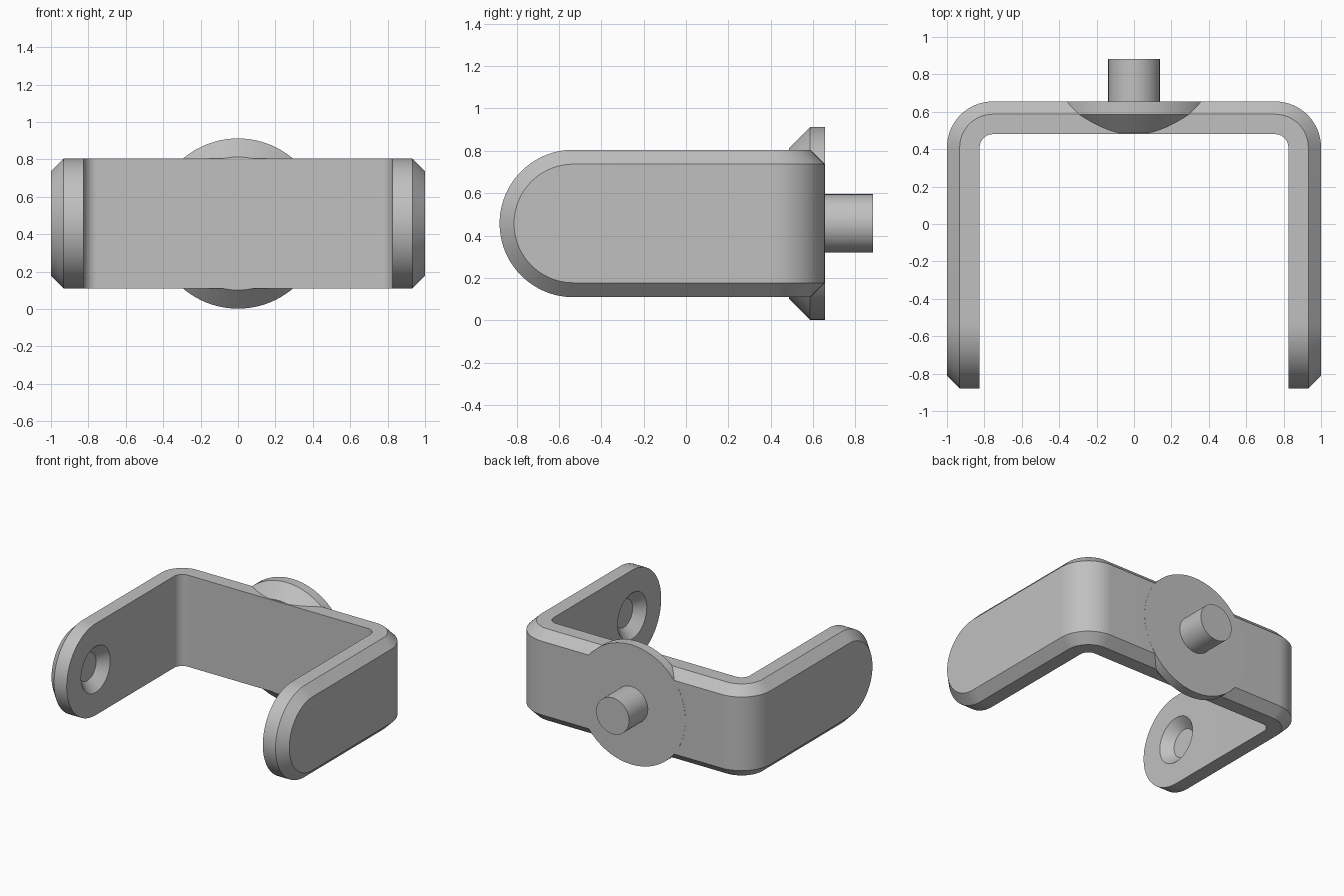
import bpy, bmesh, math
from mathutils import Matrix

cube = bpy.data.objects.get("Cube")
if cube:
    bpy.data.objects.remove(cube, do_unlink=True)

MID = 0.457                      # height of the common axis
R, CH, THICK = 0.348, 0.068, 0.175
FLAT, BEND_Y, INNER_R = 0.755, 0.41, 0.07
BEND = 0.4                       # path length given to each corner
ARM = 0.942                      # straight arm length up to the round end
END = FLAT + BEND + ARM

grey = bpy.data.materials.new("grey metal")
grey.use_nodes = True
grey.diffuse_color = (0.53, 0.53, 0.53, 1)
grey.node_tree.nodes["Principled BSDF"].inputs["Base Color"].default_value = grey.diffuse_color


def finish(bm, name):
    bmesh.ops.remove_doubles(bm, verts=bm.verts[:], dist=1e-5)
    bmesh.ops.recalc_face_normals(bm, faces=bm.faces[:])
    mesh = bpy.data.meshes.new(name)
    bm.to_mesh(mesh)
    bm.free()
    mesh.materials.append(grey)
    obj = bpy.data.objects.new(name, mesh)
    bpy.context.collection.objects.link(obj)
    return obj


def smooth(obj):
    bpy.ops.object.select_all(action='DESELECT')
    obj.select_set(True)
    bpy.context.view_layer.objects.active = obj
    bpy.ops.object.shade_smooth_by_angle(angle=math.radians(25))


def loft(bm, rows):
    """Bridge closed rings of points and cap both ends."""
    rings = [[bm.verts.new(p) for p in row] for row in rows]
    n = len(rings[0])
    for a, b in zip(rings, rings[1:]):
        for i in range(n):
            j = (i + 1) % n
            bm.faces.new((a[i], a[j], b[j], b[i]))
    return rings


def lathe(name, profile, matrix, segments=64):
    """Revolve (radius, height) pairs around local z, then place."""
    bm = bmesh.new()
    rings = loft(bm, [[(r * math.cos(2 * math.pi * i / segments),
                        r * math.sin(2 * math.pi * i / segments), h)
                       for i in range(segments)] for r, h in profile])
    bm.faces.new(rings[0])
    bm.faces.new(rings[-1])
    bm.transform(matrix)
    return finish(bm, name)


def place(s, t, z):
    """Map path length s and outward offset t onto the U shape."""
    side, s = math.copysign(1, s), abs(s)
    r = INNER_R + t
    if s <= FLAT:
        x, y = s, BEND_Y + r
    elif s < FLAT + BEND:
        a = (s - FLAT) / BEND * math.pi / 2
        x, y = FLAT + r * math.sin(a), BEND_Y + r * math.cos(a)
    else:
        x, y = FLAT + r, BEND_Y - (s - FLAT - BEND)
    return (side * x, y, MID + z)


def section(s, phi):
    """Chamfered strip section; phi sweeps around the round arm end."""
    side = math.copysign(1, s)
    pts = []
    for t, rad, sign in ((0, R, -1), (0, R, 1), (THICK - CH, R, 1),
                         (THICK, R - CH, 1), (THICK, R - CH, -1), (THICK - CH, R, -1)):
        pts.append(place(s + side * rad * math.sin(phi), t, sign * rad * math.cos(phi)))
    return pts


# U bracket: flat back, two bends, two round-ended arms
half = [(FLAT + BEND * i / 16, 0) for i in range(17)]
half += [(END, math.pi / 2 * i / 24) for i in range(25)]
stations = [(-s, p) for s, p in reversed(half)] + half
bm = bmesh.new()
loft(bm, [section(s, p) for s, p in stations])
bmesh.ops.dissolve_degenerate(bm, dist=1e-5, edges=bm.edges[:])
bracket = finish(bm, "u_bracket")

# Countersunk recesses on the inner side of each arm
for side in (-1, 1):
    turn = (Matrix.Translation((side * (FLAT + INNER_R), BEND_Y - ARM, MID))
            @ Matrix.Rotation(side * math.pi / 2, 4, 'Y'))
    cutter = lathe("recess_cutter", [(0.195, -0.02), (0.105, 0.07)], turn)
    cutter.hide_render = True
    mod = bracket.modifiers.new("recess", 'BOOLEAN')
    mod.operation, mod.solver, mod.object = 'DIFFERENCE', 'EXACT', cutter
    bpy.context.view_layer.objects.active = bracket
    bpy.ops.object.modifier_apply(modifier=mod.name)
    bpy.data.objects.remove(cutter, do_unlink=True)
smooth(bracket)

# Flared round boss and pin on the back
back = Matrix.Translation((0, 0, MID)) @ Matrix.Rotation(-math.pi / 2, 4, 'X')
smooth(lathe("round_boss", [(0.356, 0.486), (0.455, 0.585), (0.455, 0.656)], back, 96))
smooth(lathe("back_pin", [(0.138, 0.6), (0.138, 0.882)], back))
